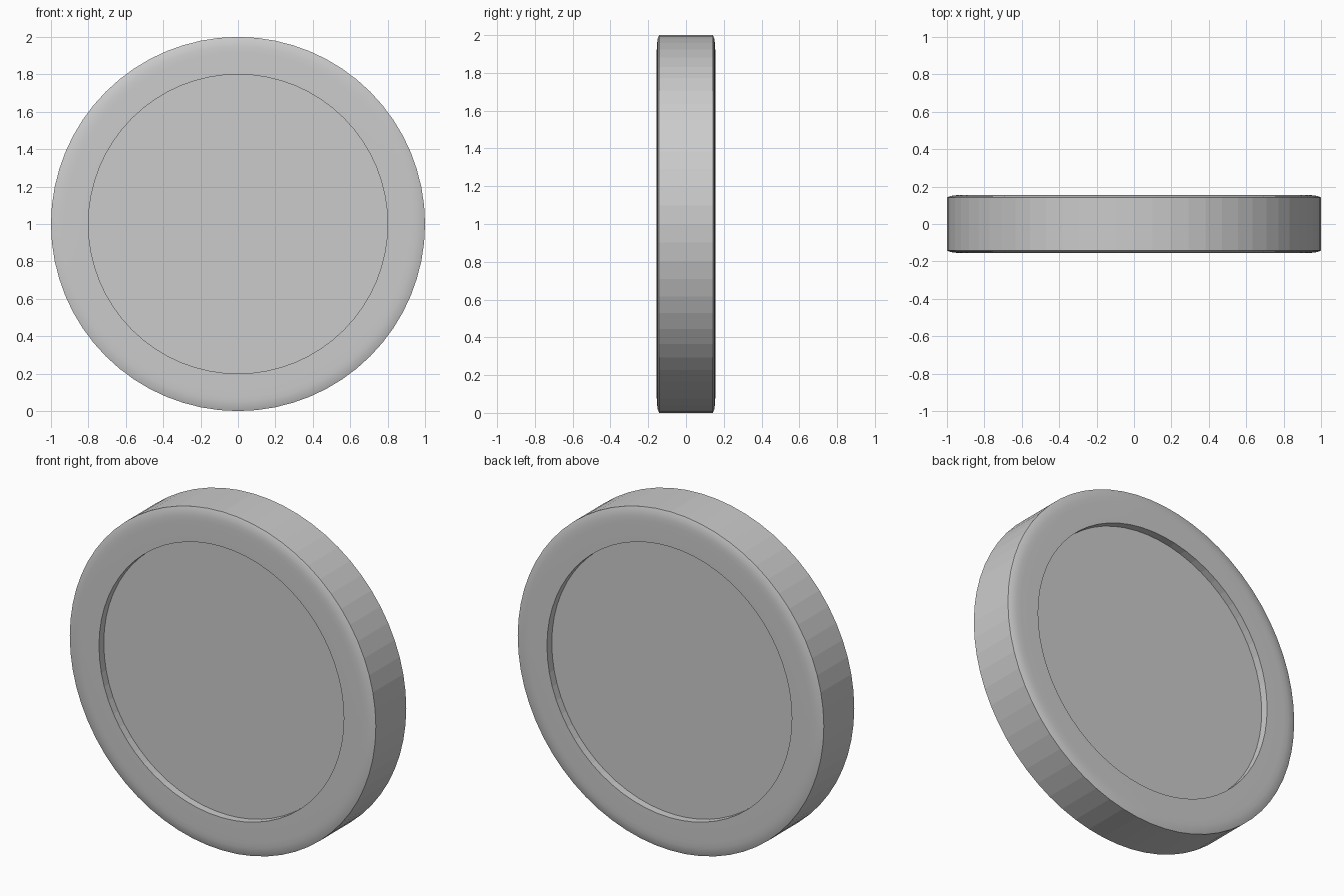
import bpy, bmesh
from math import sin, cos, pi

if "Cube" in bpy.data.objects:
    bpy.data.objects.remove(bpy.data.objects["Cube"])

SIDES = 64
DISC_RADIUS, RECESS_RADIUS = 1.0, 0.8
HALF, FLOOR = 0.155, 0.11

# Half profile (radius, depth): recess floor edge, rim, rounded outer corner
half = [(RECESS_RADIUS, FLOOR), (RECESS_RADIUS, HALF), (0.92, HALF),
        (0.95, 0.154), (0.98, 0.150), (DISC_RADIUS, 0.142)]
profile = [(r, -d) for r, d in half] + [(r, d) for r, d in reversed(half)]

bm = bmesh.new()
rings = [[bm.verts.new((r * cos(2 * pi * i / SIDES), d, 1 + r * sin(2 * pi * i / SIDES)))
          for i in range(SIDES)] for r, d in profile]

# Walls between rings: rim bands smooth, side and recess walls faceted
last = len(rings) - 2
for k in range(len(rings) - 1):
    for i in range(SIDES):
        j = (i + 1) % SIDES
        f = bm.faces.new((rings[k][i], rings[k][j], rings[k + 1][j], rings[k + 1][i]))
        f.smooth = k not in (0, len(half) - 1, last)

# Recessed floors, front and back
bm.faces.new(rings[0])
bm.faces.new(rings[-1])
bmesh.ops.recalc_face_normals(bm, faces=bm.faces)

# Keep borders between rim and walls sharp
for e in bm.edges:
    if len({f.smooth for f in e.link_faces}) > 1:
        e.smooth = False

mesh = bpy.data.meshes.new("round_disc")
bm.to_mesh(mesh)
bm.free()
bpy.context.collection.objects.link(bpy.data.objects.new("round_disc", mesh))
